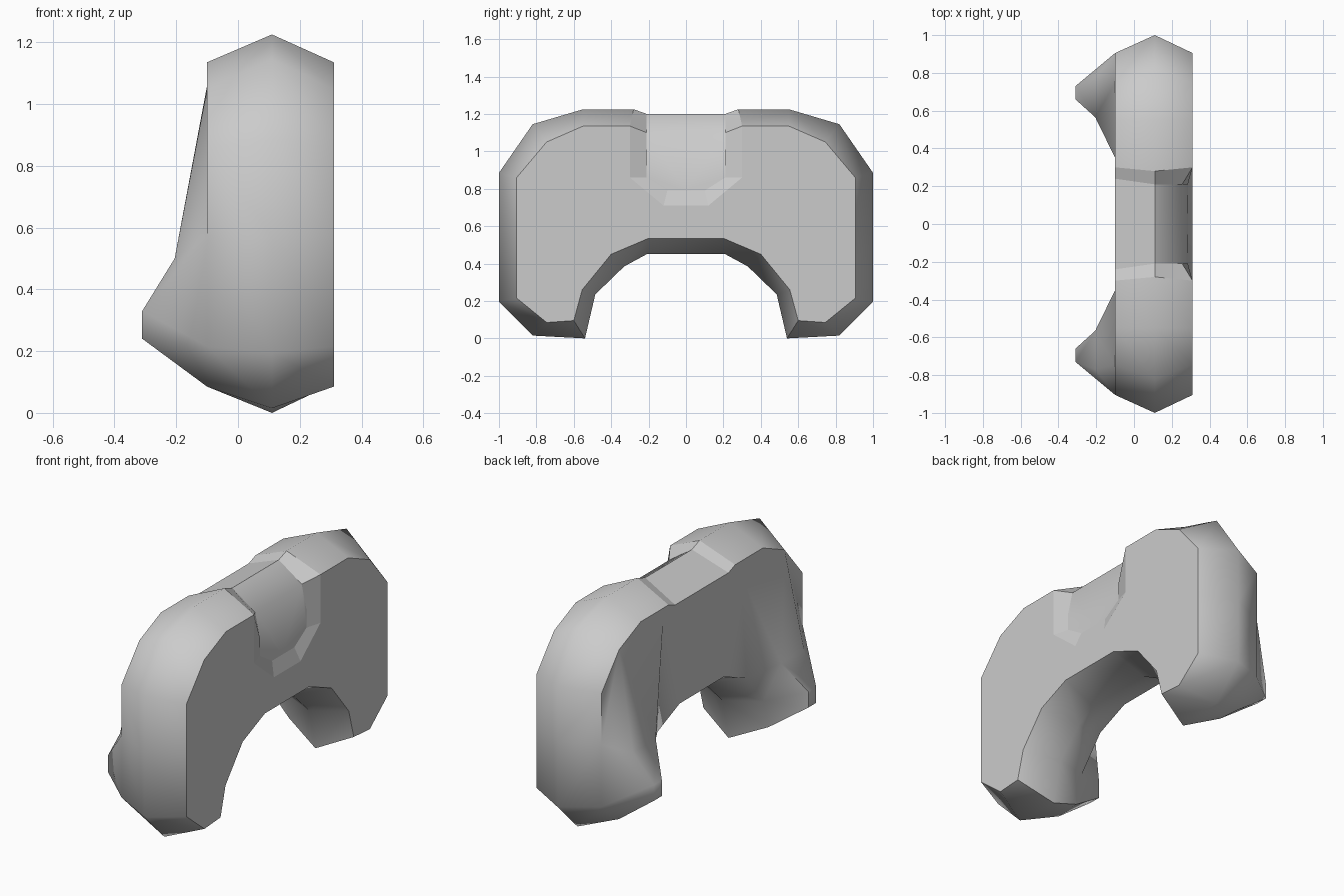
import bpy, bmesh, math

if "Cube" in bpy.data.objects:
    bpy.data.objects.remove(bpy.data.objects["Cube"])

# Half outlines (y, z) running from the top groove, down the end, along the arch
mid = [(0, 1.2), (.21, 1.2), (.28, 1.225), (.55, 1.225), (.82, 1.145), (1, .885), (1, .57),
       (1, .195), (.82, .015), (.54, 0), (.485, .235), (.33, .385), (.21, .45), (0, .45)]
side = [(0, 1.112), (.24, 1.112), (.3, 1.135), (.55, 1.135), (.745, 1.05), (.905, .86), (.905, .57),
        (.905, .215), (.745, .085), (.6, .095), (.555, .26), (.4, .45), (.2, .535), (0, .535)]

bm = bmesh.new()


def ring(x, pts):
    return [bm.verts.new((x, y, z)) for y, z in pts]


def add(*verts, smooth=True):
    f = bm.faces.new(verts)
    f.smooth = smooth
    return f


L = ring(-.1, side)
M = ring(.11, mid)
R = [None, None] + ring(.31, side[2:])

# Rounded rim between the three outlines
n = len(mid)
for i in range(n - 1):
    add(L[i], M[i], M[i + 1], L[i + 1], smooth=i != 1)
    if i >= 2:
        add(M[i], R[i], R[i + 1], M[i + 1])

# Shallow saddle recess wrapping from the top onto the right face
lip = [R[2]] + ring(.31, [(.3, .86), (.12, .71), (0, .71)])
shoulder = ring(.255, [(.21, 1.1), (0, 1.1)])
floor = ring(.285, [(.21, .96), (.21, .86), (.1, .79), (0, .79)])
add(M[0], M[1], shoulder[0], shoulder[1])
add(shoulder[1], shoulder[0], floor[0], floor[1], floor[2], floor[3])
add(M[1], M[2], lip[0], shoulder[0], smooth=False)
add(shoulder[0], lip[0], lip[1], floor[1], floor[0], smooth=False)
add(floor[1], lip[1], lip[2], floor[2], smooth=False)
add(floor[2], lip[2], lip[3], floor[3], smooth=False)

# Flat right face around the recess
add(*lip[::-1], *R[3:])

# Flat left face and the pointed bulge at each leg
H = bm.verts.new((-.1, .35, 1.06))
A, B, B2, C, D, E, F, G = L[4:12]
add(L[0], L[1], L[2], L[3], A, H, G, L[12], L[13])
add(A, B, B2)
P, P2 = ring(-.205, [(.565, .5), (.77, .5)])
Q = ring(-.31, [(.66, .33), (.73, .33), (.73, .24), (.66, .24)])
for f in [(H, A, P), (A, P2, P), (A, B2, P2), (B2, Q[1], P2), (B2, C, Q[1]),
          (C, Q[2], Q[1]), (C, D, Q[2]), (D, E, Q[3], Q[2]), (E, F, Q[3]),
          (F, Q[0], Q[3]), (F, P, Q[0]), (F, G, P), (G, H, P),
          (P, P2, Q[1], Q[0]), tuple(Q)]:
    add(*f)

bmesh.ops.recalc_face_normals(bm, faces=bm.faces)
# Open half shell: make sure the right face points to +x
right = max(bm.faces, key=lambda f: f.calc_center_median().x)
if right.normal.x < 0:
    bmesh.ops.reverse_faces(bm, faces=bm.faces)
bm.normal_update()
for e in bm.edges:
    if len(e.link_faces) == 2:
        e.smooth = e.calc_face_angle() < math.radians(55) and all(f.smooth for f in e.link_faces)

mesh = bpy.data.meshes.new("arched_body")
bm.to_mesh(mesh)
bm.free()
body = bpy.data.objects.new("arched_body", mesh)
bpy.context.collection.objects.link(body)

grey = bpy.data.materials.new("light_grey")
grey.diffuse_color = (.6, .6, .6, 1)
grey.use_nodes = True
grey.node_tree.nodes["Principled BSDF"].inputs["Base Color"].default_value = grey.diffuse_color
mesh.materials.append(grey)

# Second half
mirror = body.modifiers.new("mirror", 'MIRROR')
mirror.use_axis = (False, True, False)
mirror.use_clip = True
mirror.merge_threshold = .001
